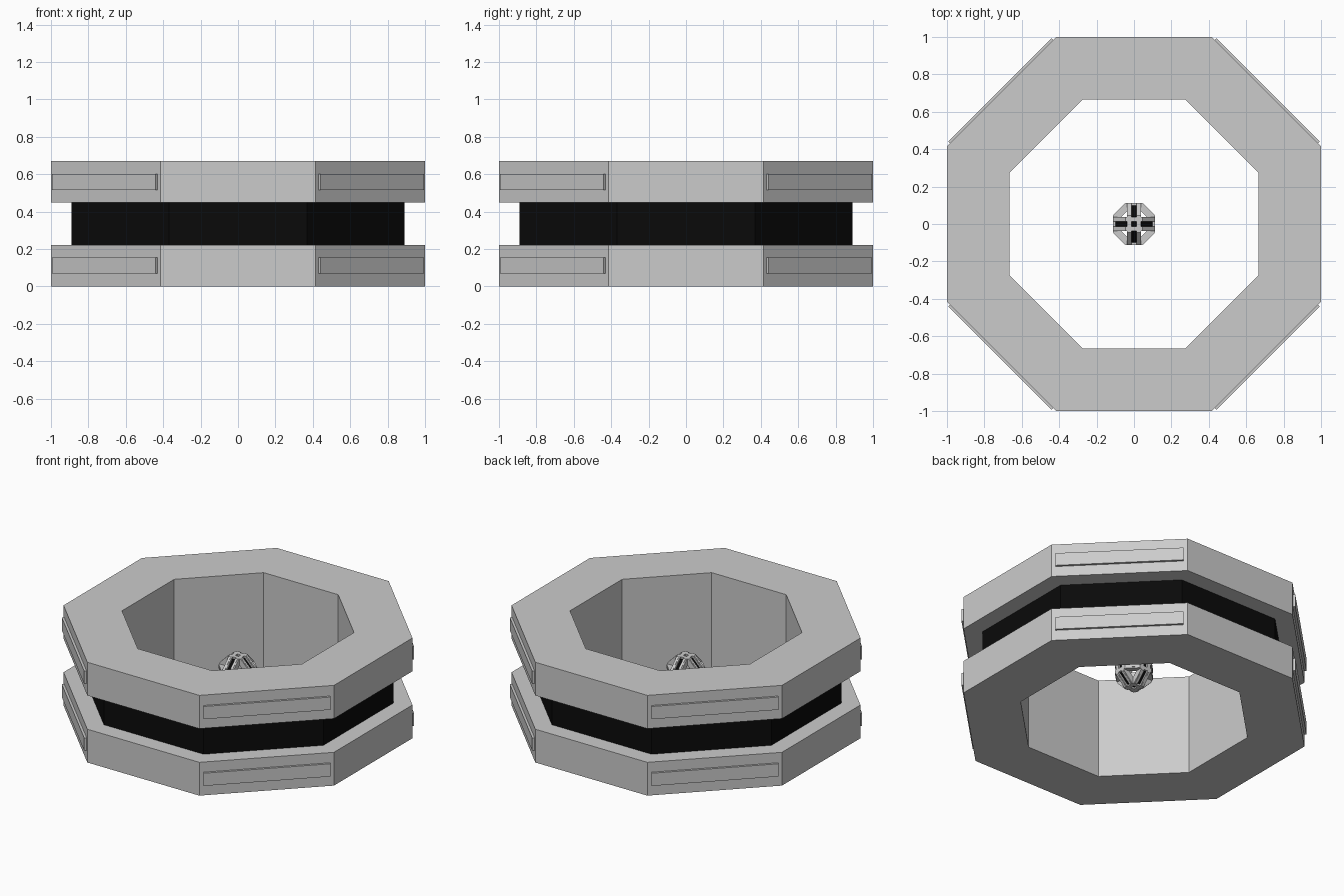
import bpy, bmesh
from math import pi, cos, sin
from mathutils import Matrix, Vector

if "Cube" in bpy.data.objects:
    bpy.data.objects.remove(bpy.data.objects["Cube"])

H = 0.67 / 2          # half height of a ring
G = 0.225 / 2         # half height of the dark groove
CENTRE = Vector((0, 0, H))

black = bpy.data.materials.new("black")
black.diffuse_color = (0.003, 0.003, 0.003, 1)
black.use_nodes = True
black.node_tree.nodes["Principled BSDF"].inputs["Base Color"].default_value = black.diffuse_color


def finish(name, bm, matrix, mat=None):
    bmesh.ops.transform(bm, matrix=matrix, verts=bm.verts)
    bmesh.ops.recalc_face_normals(bm, faces=bm.faces)
    mesh = bpy.data.meshes.new(name)
    bm.to_mesh(mesh)
    bm.free()
    if mat:
        mesh.materials.append(mat)
    obj = bpy.data.objects.new(name, mesh)
    bpy.context.collection.objects.link(obj)


def octagon_lathe(profile):
    """Sweep a closed (apothem, z) profile round an eight-sided ring."""
    bm = bmesh.new()
    loops = []
    for i in range(8):
        a = (i + 0.5) * pi / 4
        loops.append([bm.verts.new((r / cos(pi / 8) * cos(a), r / cos(pi / 8) * sin(a), z))
                      for r, z in profile])
    n = len(profile)
    for i in range(8):
        p, q = loops[i], loops[(i + 1) % 8]
        for j in range(n):
            k = (j + 1) % n
            bm.faces.new((p[j], q[j], q[k], p[k]))
    return bm


def build_ring(prefix, matrix):
    # grooved grey body
    body = [(0.665, -H), (1, -H), (1, -G), (0.87, -G),
            (0.87, G), (1, G), (1, H), (0.665, H)]
    finish(prefix + "_body", octagon_lathe(body), matrix)

    # black band seated in the groove
    band = [(0.86, -G), (0.89, -G), (0.89, G), (0.86, G)]
    finish(prefix + "_band", octagon_lathe(band), matrix, black)

    # raised plates on the diagonal faces of both flanges
    bm = bmesh.new()
    for i in range(4):
        for z in (-0.223, 0.223):
            m = (Matrix.Rotation(pi / 4 + i * pi / 2, 4, 'Z')
                 @ Matrix.Translation((1.0, 0, z))
                 @ Matrix.Diagonal((0.03, 0.78, 0.085, 1)))
            bmesh.ops.create_cube(bm, size=1, matrix=m)
    finish(prefix + "_plates", bm, matrix)


place = Matrix.Translation(CENTRE)

# large outer ring
build_ring("outer_ring", place)

# core: three small rings crossing at right angles
small = Matrix.Scale(0.111, 4)
for label, axis, angle in (("flat", 'X', 0), ("front", 'X', pi / 2), ("side", 'Y', pi / 2)):
    build_ring("core_ring_" + label, place @ Matrix.Rotation(angle, 4, axis) @ small)
